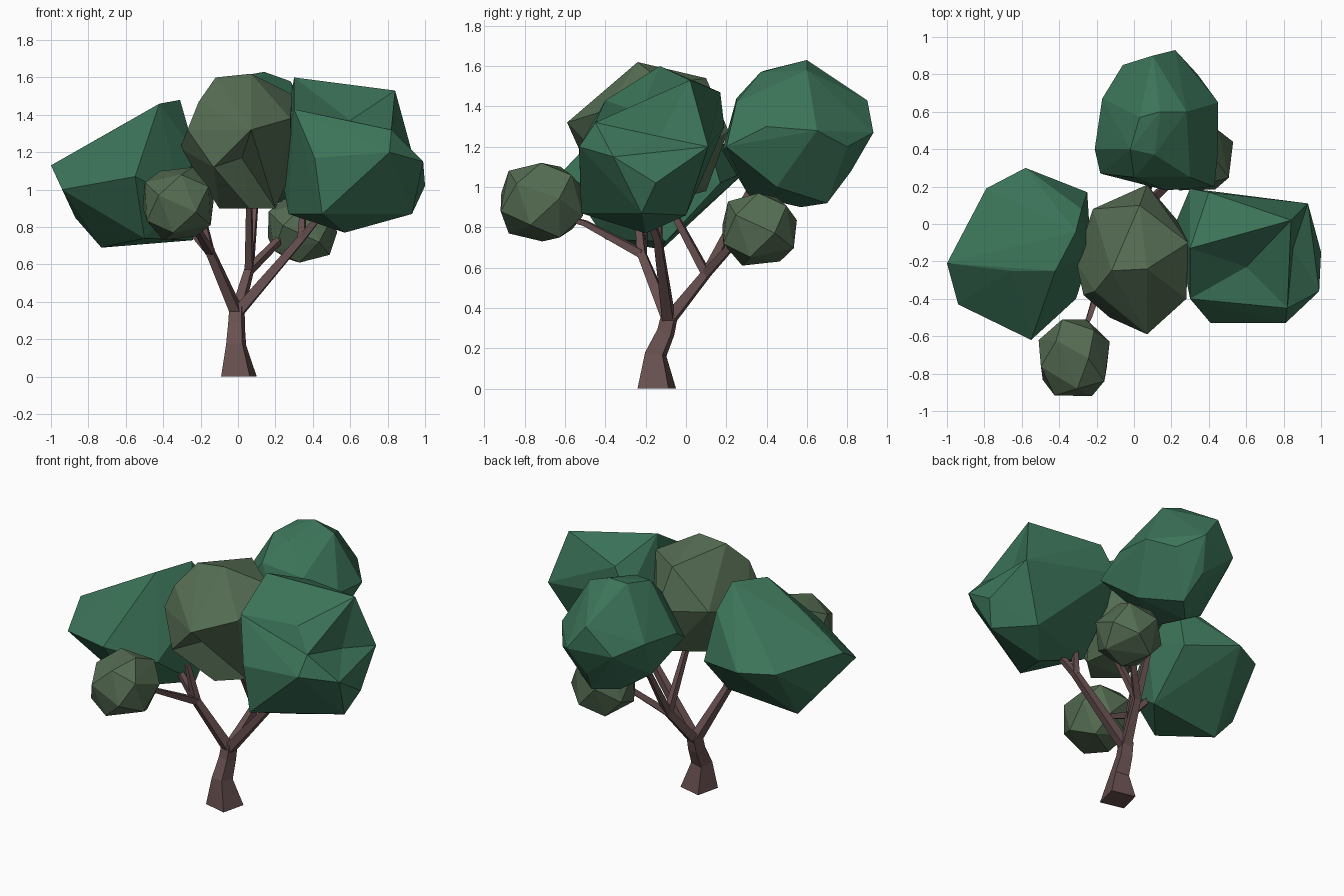
import bpy, bmesh, math
from mathutils import Vector

if "Cube" in bpy.data.objects:
    bpy.data.objects.remove(bpy.data.objects["Cube"])


def material(name, rgb):
    m = bpy.data.materials.new(name)
    m.diffuse_color = (*rgb, 1)
    m.use_nodes = True
    m.node_tree.nodes["Principled BSDF"].inputs["Base Color"].default_value = m.diffuse_color
    return m


GREEN = material("leaf_green", (0.045, 0.175, 0.10))
OLIVE = material("leaf_olive", (0.09, 0.15, 0.085))
BARK = material("bark", (0.14, 0.08, 0.08))


def finish(bm, name, mat):
    bmesh.ops.recalc_face_normals(bm, faces=bm.faces)
    me = bpy.data.meshes.new(name)
    bm.to_mesh(me)
    bm.free()
    me.materials.append(mat)
    ob = bpy.data.objects.new(name, me)
    bpy.context.collection.objects.link(ob)
    return ob


def hull(name, mat, pts, dents=()):
    """Faceted foliage block spanned by its corner points, with optional hollows."""
    bm = bmesh.new()
    for p in pts:
        bm.verts.new(p)
    bmesh.ops.convex_hull(bm, input=bm.verts)
    loose = [v for v in bm.verts if not v.link_faces]
    bmesh.ops.delete(bm, geom=loose, context='VERTS')
    for dent in dents:
        # merge the two faces at the nearest edge, then sink their middle
        d = Vector(dent)
        edge = min(bm.edges, key=lambda e: ((e.verts[0].co + e.verts[1].co) / 2 - d).length)
        merged = bmesh.ops.dissolve_faces(bm, faces=list(edge.link_faces))["region"]
        bmesh.ops.poke(bm, faces=merged)["verts"][0].co = d
    return finish(bm, name, mat)


def clump(name, mat, lo, hi, n, power=0.85):
    """Small round foliage: n spiral points fitted to a box."""
    pts = []
    for i in range(n):
        z = 1 - 2 * (i + 0.5) / n
        r, a = math.sqrt(1 - z * z), i * math.pi * (3 - math.sqrt(5))
        p = [r * math.cos(a), r * math.sin(a), z]
        pts.append([math.copysign(abs(c) ** power, c) for c in p])
    mn = [min(p[k] for p in pts) for k in range(3)]
    mx = [max(p[k] for p in pts) for k in range(3)]
    hull(name, mat, [[lo[k] + (p[k] - mn[k]) / (mx[k] - mn[k]) * (hi[k] - lo[k])
                      for k in range(3)] for p in pts])


def limb(name, path, sides=4):
    """Tapered tube through (x, y, z, radius) points."""
    bm = bmesh.new()
    pts = [Vector(p[:3]) for p in path]
    rings = []
    for i, p in enumerate(pts):
        t = pts[min(i + 1, len(pts) - 1)] - pts[max(i - 1, 0)]
        if p.z == 0:
            t = Vector((0, 0, 1))
        t.normalize()
        u = (Vector((1, 0, 0)) - t * t.x).normalized()
        w = t.cross(u)
        ring = []
        for k in range(sides):
            a = 2 * math.pi * (k + 0.35) / sides
            ring.append(bm.verts.new(p + path[i][3] * (u * math.cos(a) + w * math.sin(a))))
        rings.append(ring)
    for a, b in zip(rings, rings[1:]):
        for k in range(sides):
            j = (k + 1) % sides
            bm.faces.new((a[k], a[j], b[j], b[k]))
    bm.faces.new(rings[0][::-1])
    bm.faces.new(rings[-1])
    finish(bm, name, BARK)


# Trunk
fork = (-0.005, -0.085, 0.34, 0.04)
limb("trunk", [(0.005, -0.145, 0, 0.112), (-0.01, -0.15, 0.17, 0.063),
               (-0.008, -0.1, 0.28, 0.052), (-0.005, -0.08, 0.37, 0.048)])

# Main branches and their twigs
left = (-0.15, -0.22, 0.67, 0.029)
back = (0.06, 0.1, 0.57, 0.029)
right = (0.34, -0.14, 0.74, 0.027)
limb("left_branch", [fork, left, (-0.32, -0.2, 0.86, 0.02)])
limb("left_front_twig", [left, (-0.24, -0.5, 0.82, 0.019), (-0.31, -0.64, 0.86, 0.015)])
limb("left_upper_twig", [left, (-0.2, -0.24, 0.9, 0.019)])
limb("back_branch", [fork, back, (0.27, 0.29, 0.78, 0.022)])
limb("back_upper_twig", [back, (0.09, 0.27, 0.9, 0.02), (0.1, 0.36, 1.06, 0.018)])
limb("back_inner_twig", [back, (0.06, -0.11, 0.96, 0.019)])
limb("right_branch", [fork, right, (0.47, -0.2, 0.9, 0.02)])
limb("right_upper_twig", [right, (0.35, -0.13, 0.94, 0.018)])

# Large irregular foliage blocks
hull("left_foliage", GREEN, [
    (-1, -.21, 1.13), (-.94, -.43, 1.0), (-.55, -.62, 1.07), (-.87, -.12, .85),
    (-.73, -.12, .69), (-.66, -.25, 1.32), (-.79, .19, 1.08), (-.58, .30, 1.08),
    (-.25, .17, 1.02), (-.31, -.04, 1.48), (-.42, -.25, 1.46), (-.23, -.15, 1.2),
    (-.31, -.4, .95), (-.24, -.1, .73), (-.5, -.4, .74), (-.28, .08, 1.33)])
hull("middle_foliage", OLIVE, [
    (-.31, -.2, 1.22), (-.27, -.38, 1.32), (.07, -.59, 1.32), (-.13, -.5, 1.12),
    (.28, -.4, 1.38), (-.12, -.25, 1.6), (.07, -.24, 1.62), (.29, -.1, 1.51),
    (.03, .1, 1.54), (.07, .21, 1.28), (-.22, .08, 1.3), (.29, -.05, 1.1),
    (.2, -.2, .9), (-.1, -.2, .9), (.05, .1, .98), (.06, -.33, .9), (-.21, -.36, 1.47)],
    [(.02, -.37, 1.17)])
hull("right_foliage", GREEN, [
    (.3, -.13, 1.6), (.84, .02, 1.53), (.4, .17, 1.47), (.3, .19, 1.3), (.93, .11, 1.2),
    (1, -.15, 1.02), (.99, -.36, 1.15), (.93, -.22, .87), (.57, -.2, .77),
    (.82, -.45, 1.32), (.81, -.53, 1.2), (.41, -.53, 1.17), (.3, -.4, 1.43),
    (.45, -.52, .87), (.27, -.15, .87), (.75, 0, .86), (.22, 0, 1.15)],
    [(.6, -.23, 1.37), (.85, -.13, 1.25)])
hull("back_foliage", GREEN, [
    (.14, .6, 1.63), (.03, .57, 1.61), (-.02, .4, 1.58), (.11, .37, 1.57), (.28, .6, 1.58),
    (0, .25, 1.44), (.3, .25, 1.42), (.17, .18, 1.18), (.43, .2, 1.2), (-.18, .27, 1.2),
    (-.21, .4, 1.28), (.45, .4, 1.3), (.45, .65, 1.28), (-.17, .67, 1.3), (.1, .9, 1.43),
    (.22, .93, 1.27), (-.06, .85, 1.25), (.34, .8, 1.2), (.15, .82, 1.08), (.2, .7, .92),
    (.08, .57, .9), (.1, .31, .96), (.35, .45, 1.0), (-.1, .5, 1.02)])

# Small round foliage clumps
clump("small_front_foliage", OLIVE, (-.51, -.92, .73), (-.13, -.51, 1.12), 18)
clump("small_back_foliage", OLIVE, (.16, .18, .61), (.53, .55, .97), 16)
